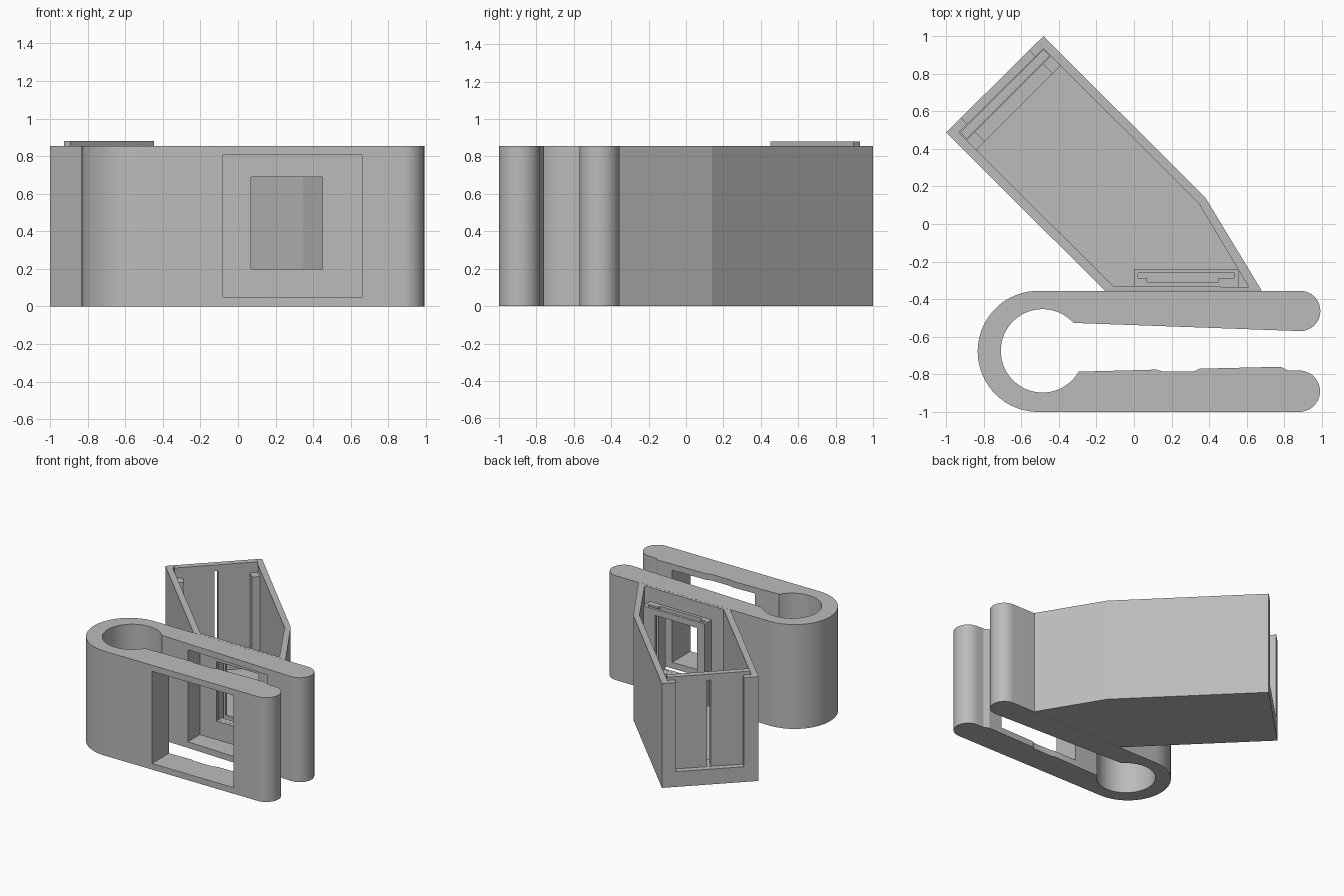
import bpy
import bmesh
import math
from mathutils import Vector

cube = bpy.data.objects.get("Cube")
if cube:
    bpy.data.objects.remove(cube, do_unlink=True)

grey = bpy.data.materials.new("plain grey")
grey.use_nodes = True
GREY = (0.5, 0.5, 0.5, 1)
grey.diffuse_color = GREY
grey.node_tree.nodes["Principled BSDF"].inputs["Base Color"].default_value = GREY

HEIGHT = 0.855


def prism(name, points, z0, z1):
    """Upright solid from a plan outline."""
    bm = bmesh.new()
    face = bm.faces.new([bm.verts.new((x, y, z0)) for x, y in points])
    top = bmesh.ops.extrude_face_region(bm, geom=[face])["geom"]
    verts = [v for v in top if isinstance(v, bmesh.types.BMVert)]
    bmesh.ops.translate(bm, verts=verts, vec=(0, 0, z1 - z0))
    bmesh.ops.recalc_face_normals(bm, faces=bm.faces)
    mesh = bpy.data.meshes.new(name)
    bm.to_mesh(mesh)
    bm.free()
    mesh.materials.append(grey)
    obj = bpy.data.objects.new(name, mesh)
    bpy.context.collection.objects.link(obj)
    return obj


def block(name, x0, x1, y0, y1, z0, z1):
    return prism(name, [(x0, y0), (x1, y0), (x1, y1), (x0, y1)], z0, z1)


def end_block(name, u0, u1, n0, n1, z0, z1):
    """Block measured along the slanted open end (u) and inward from it (n)."""
    mid, u, n = Vector((-0.74, 0.745)), Vector((1, 1)).normalized(), Vector((1, -1)).normalized()
    corners = [(u0, n0), (u1, n0), (u1, n1), (u0, n1)]
    return prism(name, [mid + u * a + n * b for a, b in corners], z0, z1)


def cut(obj, *cutters):
    """Subtract the cutters, then discard them."""
    for cutter in cutters:
        mod = obj.modifiers.new("cut", 'BOOLEAN')
        mod.operation, mod.solver, mod.object = 'DIFFERENCE', 'EXACT', cutter
    bpy.context.view_layer.update()
    evaluated = obj.evaluated_get(bpy.context.evaluated_depsgraph_get())
    mesh = bpy.data.meshes.new_from_object(evaluated)
    obj.modifiers.clear()
    obj.data = mesh
    for cutter in cutters:
        bpy.data.objects.remove(cutter, do_unlink=True)


def arc(cx, cy, r, start, end, steps):
    angles = [math.radians(start + (end - start) * i / steps) for i in range(steps + 1)]
    return [(cx + r * math.cos(a), cy + r * math.sin(a)) for a in angles]


# Sprung clip: two arms joined by a round bend
outline = arc(-0.51, -0.678, 0.322, 90, 270, 40)
outline += arc(0.88, -0.89, 0.11, -90, 90, 20)
outline += [(0.82, -0.78), (0.78, -0.76), (0.35, -0.77), (0.32, -0.784),
            (0.15, -0.784), (0.12, -0.775)]
outline += arc(-0.487, -0.675, 0.222, -30, -318, 48)
outline += arc(0.885, -0.463, 0.107, -90, 90, 20)
clip = prism("clip_arms", outline, 0, HEIGHT)


def small_window():
    return block("window_cutter", 0.07, 0.45, -0.5, -0.2, 0.2, 0.69)


cut(clip, block("arm_window_cutter", -0.08, 0.66, -1.2, -0.38, 0.05, 0.805), small_window())

# Slanted open-topped box behind the clip
box = prism("box_shell", [(-1, 0.487), (-0.155, -0.355), (0.68, -0.355),
                          (0.38, 0.14), (-0.482, 1)], 0, HEIGHT)
cavity = prism("cavity_cutter", [(-0.932, 0.487), (-0.11, -0.33), (0.61, -0.335),
                                 (0.345, 0.11), (-0.482, 0.932)], 0.05, 1)
cut(box, cavity, small_window(),
    end_block("end_opening_cutter", -0.255, 0.255, -0.1, 0.08, 0.125, 1))

# Slotted frame standing inside the box around the small window
frame = block("slotted_frame", 0, 0.56, -0.335, -0.24, 0.05, 0.74)
cut(frame, small_window(),
    block("slot_cutter", 0.02, 0.535, -0.287, -0.262, 0.14, 1),
    block("step_cutter", 0.07, 0.45, -0.308, -0.28, 0.14, 1))

# Sliding end door with a narrow slit
door = end_block("sliding_door", -0.314, 0.314, 0.052, 0.1, 0.05, 0.88)
cut(door, end_block("slit_cutter", -0.015, 0.015, 0, 0.15, 0.125, 0.83))

# Posts and sill that hold the door
for side, name in ((-1, "right_door_post"), (1, "left_door_post")):
    u0, u1 = sorted((side * 0.255, side * 0.318))
    end_block(name, u0, u1, 0.102, 0.177, 0.05, 0.795)
end_block("door_sill", -0.255, 0.255, 0.102, 0.177, 0.05, 0.125)

# Smooth the curved clip, keeping its edges sharp
bpy.ops.object.select_all(action='DESELECT')
clip.select_set(True)
bpy.context.view_layer.objects.active = clip
bpy.ops.object.shade_smooth_by_angle(angle=math.radians(20))
